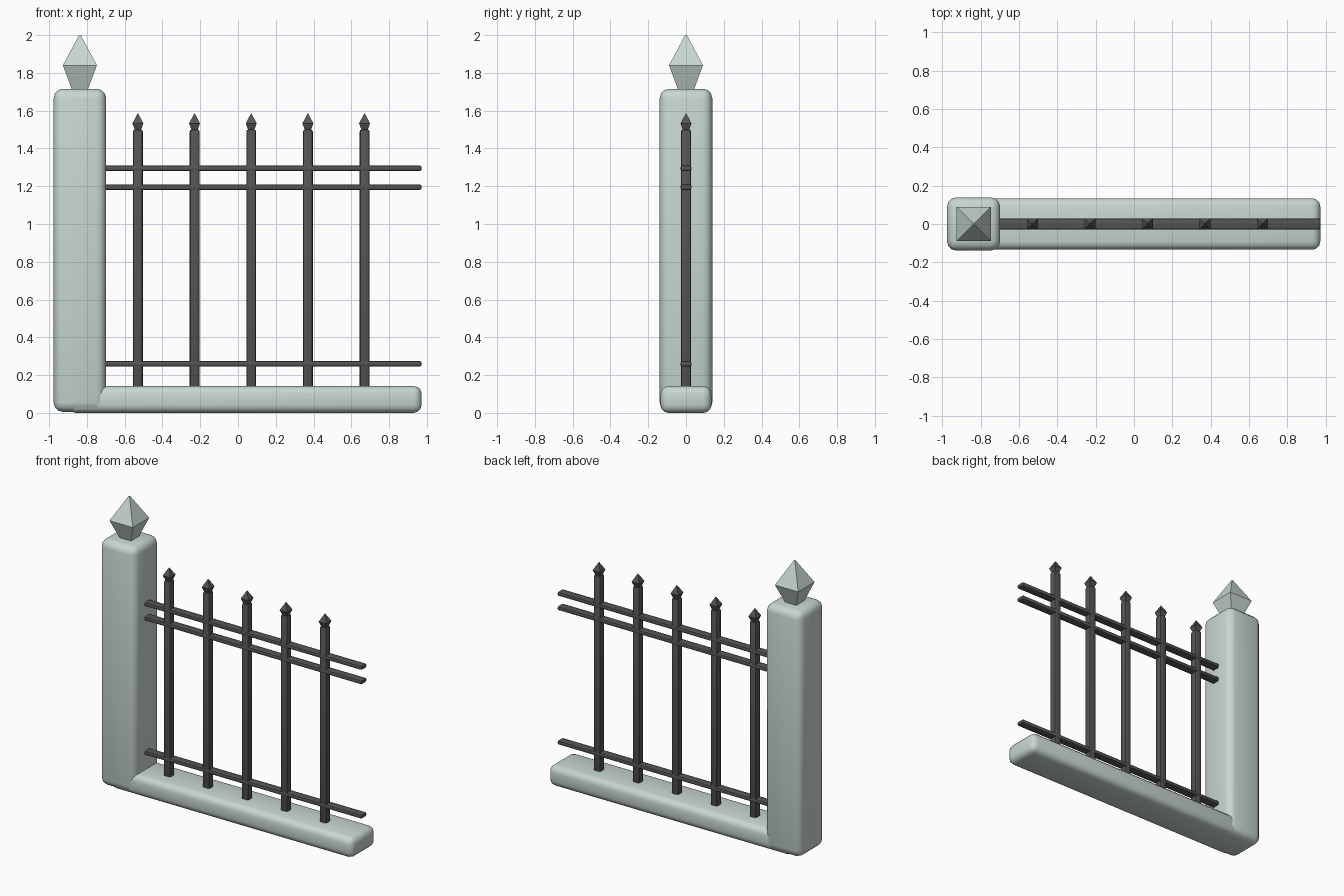
import bpy, math

if "Cube" in bpy.data.objects:
    bpy.data.objects.remove(bpy.data.objects["Cube"])


def material(name, rgb):
    m = bpy.data.materials.new(name)
    m.diffuse_color = (*rgb, 1)
    m.use_nodes = True
    m.node_tree.nodes["Principled BSDF"].inputs["Base Color"].default_value = m.diffuse_color
    return m


STONE = material("pale stone", (0.58, 0.68, 0.63))
IRON = material("dark iron", (0.09, 0.09, 0.09))


def mesh_object(name, verts, faces, mat):
    me = bpy.data.meshes.new(name)
    me.from_pydata(verts, [], faces)
    me.materials.append(mat)
    ob = bpy.data.objects.new(name, me)
    bpy.context.collection.objects.link(ob)
    return ob


def stacked_squares(name, x, rings, mat):
    """Square cross-sections (half x, half y, z) joined into a closed solid."""
    verts, faces = [], []
    for hx, hy, z in rings:
        verts += [(x - hx, -hy, z), (x + hx, -hy, z), (x + hx, hy, z), (x - hx, hy, z)]
    for r in range(len(rings) - 1):
        for i in range(4):
            a, b = r * 4 + i, r * 4 + (i + 1) % 4
            faces.append((a, b, b + 4, a + 4))
    n = len(verts)
    faces += [(3, 2, 1, 0), (n - 4, n - 3, n - 2, n - 1)]
    return mesh_object(name, verts, faces, mat)


def rounded_box(name, x0, x1, hy, z0, z1, bevel, segments, mat):
    hx = (x1 - x0) / 2
    ob = stacked_squares(name, (x0 + x1) / 2, [(hx, hy, z0), (hx, hy, z1)], mat)
    mod = ob.modifiers.new("rounded edges", 'BEVEL')
    mod.width, mod.segments = bevel, segments
    bpy.ops.object.select_all(action='DESELECT')
    ob.select_set(True)
    bpy.context.view_layer.objects.active = ob
    bpy.ops.object.modifier_apply(modifier=mod.name)
    bpy.ops.object.shade_smooth_by_angle(angle=math.radians(40))
    return ob


def spear(name, x, half, low, mid, top, mat):
    """Faceted finial: narrow foot, wide waist, near-pointed tip."""
    rings = [(half * 0.42, half * 0.42, low), (half, half, mid),
             (half * 0.05, half * 0.05, top)]
    return stacked_squares(name, x, rings, mat)


# Stone pillar with faceted finial, and low plinth
rounded_box("pillar", -0.976, -0.698, 0.139, 0.005, 1.716, 0.05, 3, STONE)
spear("pillar_finial", -0.837, 0.09, 1.70, 1.84, 2.0, STONE)
rounded_box("plinth", -0.90, 0.972, 0.134, 0.0, 0.142, 0.042, 3, STONE)

# Iron uprights with spear tips
for i in range(5):
    x = -0.53 + i * 0.3
    rounded_box(f"upright_{i + 1}", x - 0.026, x + 0.026, 0.026, 0.10, 1.50, 0.011, 2, IRON)
    spear(f"spear_tip_{i + 1}", x, 0.029, 1.485, 1.533, 1.585, IRON)

# Horizontal rails running into the pillar
for part, z in (("lower", 0.26), ("middle", 1.195), ("upper", 1.295)):
    rounded_box(f"{part}_rail", -0.75, 0.972, 0.029, z - 0.014, z + 0.014, 0.009, 2, IRON)
